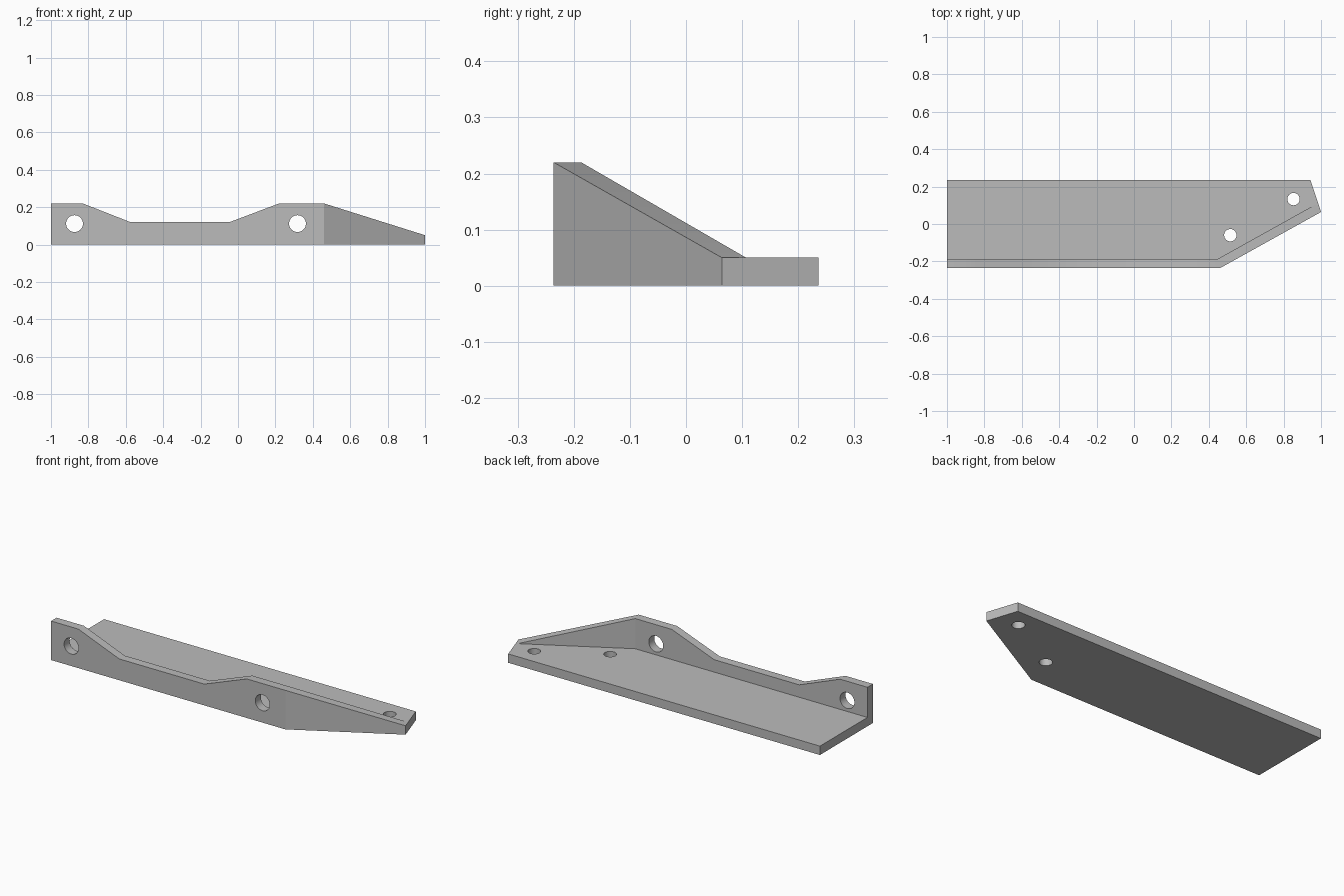
import bpy, bmesh
from mathutils import Vector, Matrix

cube = bpy.data.objects.get("Cube")
if cube:
    bpy.data.objects.remove(cube)

BACK, FRONT, INNER = 0.236, -0.236, -0.187
THICK, TALL, LOW = 0.05, 0.22, 0.12

grey = bpy.data.materials.new("plain grey")
grey.use_nodes = True
colour = (0.5, 0.5, 0.5, 1)
grey.diffuse_color = colour
grey.node_tree.nodes["Principled BSDF"].inputs["Base Color"].default_value = colour


def make_object(name, bm):
    bmesh.ops.recalc_face_normals(bm, faces=bm.faces)
    mesh = bpy.data.meshes.new(name)
    bm.to_mesh(mesh)
    bm.free()
    mesh.materials.append(grey)
    obj = bpy.data.objects.new(name, mesh)
    bpy.context.collection.objects.link(obj)
    return obj


def drill(obj, centre, radius, axis):
    """Cut a round through-hole along an axis."""
    bm = bmesh.new()
    turn = Vector((0, 0, 1)).rotation_difference(Vector(axis)).to_matrix().to_4x4()
    bmesh.ops.create_cone(bm, cap_ends=True, segments=32, radius1=radius,
                          radius2=radius, depth=0.2,
                          matrix=Matrix.Translation(centre) @ turn)
    cutter = make_object("hole_cutter", bm)
    cutter.hide_render = True
    cutter.hide_set(True)
    cutter.display_type = 'WIRE'
    mod = obj.modifiers.new("hole", 'BOOLEAN')
    mod.operation = 'DIFFERENCE'
    mod.solver = 'EXACT'
    mod.object = cutter


def apply_holes(obj):
    """Bake the holes into the mesh and remove the cutters."""
    cutters = [m.object for m in obj.modifiers]
    graph = bpy.context.evaluated_depsgraph_get()
    graph.update()
    baked = bpy.data.meshes.new_from_object(obj.evaluated_get(graph))
    obj.modifiers.clear()
    obj.data = baked
    for cutter in cutters:
        bpy.data.objects.remove(cutter)


# Base plate with an angled nose
bm = bmesh.new()
outline = [(-1, FRONT), (0.46, FRONT), (1, 0.064), (0.943, BACK), (-1, BACK)]
face = bm.faces.new([bm.verts.new((x, y, 0)) for x, y in outline])
top = bmesh.ops.extrude_face_region(bm, geom=[face])["geom"]
bmesh.ops.translate(bm, vec=(0, 0, THICK),
                    verts=[v for v in top if isinstance(v, bmesh.types.BMVert)])
base_plate = make_object("base_plate", bm)
for x, y in [(0.853, 0.133), (0.515, -0.06)]:
    drill(base_plate, (x, y, 0.03), 0.033, (0, 0, 1))
apply_holes(base_plate)

# Upright flange: stations of outer point, inner point and top height
stations = [((x, FRONT), (x, INNER), z) for x, z in
            [(-1, TALL), (-0.83, TALL), (-0.575, LOW), (-0.045, LOW), (0.22, TALL)]]
stations += [((0.46, FRONT), (0.447, INNER), TALL),
             ((1, 0.064), (0.975, 0.107), THICK)]
bm = bmesh.new()
rings = []
for outer, inner, z in stations:
    rings.append([bm.verts.new((*p, h)) for p, h in
                  [(outer, THICK), (outer, z), (inner, z), (inner, THICK)]])
for a, b in zip(rings, rings[1:]):
    for i in range(4):
        j = (i + 1) % 4
        bm.faces.new((a[i], a[j], b[j], b[i]))
bm.faces.new(rings[0])
bm.faces.new(rings[-1])
bmesh.ops.remove_doubles(bm, verts=bm.verts, dist=0.0001)
bmesh.ops.dissolve_limit(bm, angle_limit=0.01, verts=bm.verts, edges=bm.edges)
flange = make_object("upright_flange", bm)
for x in (-0.874, 0.318):
    drill(flange, (x, -0.21, 0.112), 0.045, (0, 1, 0))
apply_holes(flange)

# Smooth hole walls, sharp everywhere else
for obj in (base_plate, flange):
    bpy.ops.object.select_all(action='DESELECT')
    obj.select_set(True)
    bpy.context.view_layer.objects.active = obj
    bpy.ops.object.shade_smooth_by_angle(angle=0.5)
